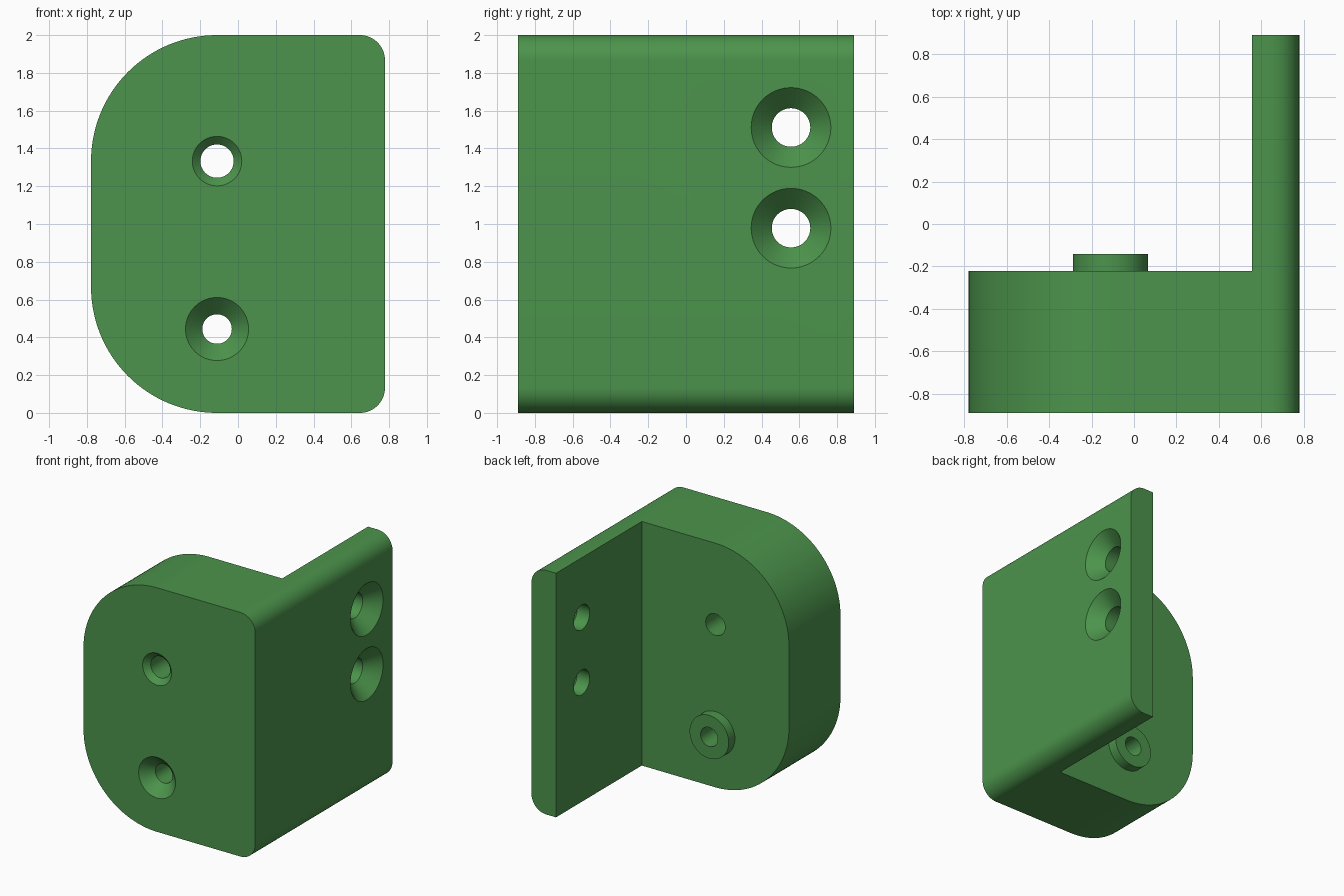
import bpy, bmesh, math
from mathutils import Matrix, Vector

if "Cube" in bpy.data.objects:
    bpy.data.objects.remove(bpy.data.objects["Cube"])

green = bpy.data.materials.new("green")
green.diffuse_color = (0.072, 0.295, 0.072, 1)
green.use_nodes = True
green.node_tree.nodes["Principled BSDF"].inputs["Base Color"].default_value = green.diffuse_color


def make_object(name, bm):
    bmesh.ops.recalc_face_normals(bm, faces=bm.faces)
    mesh = bpy.data.meshes.new(name)
    bm.to_mesh(mesh)
    bm.free()
    mesh.materials.append(green)
    obj = bpy.data.objects.new(name, mesh)
    bpy.context.collection.objects.link(obj)
    return obj


def arc(cx, cz, r, start, n):
    """Quarter circle of points in the xz plane."""
    return [(cx + r * math.cos(math.radians(start + 90 * i / n)),
             cz + r * math.sin(math.radians(start + 90 * i / n))) for i in range(n + 1)]


def turned(name, profile, origin, axis, n=64):
    """Solid of revolution; profile holds (radius, distance along axis)."""
    rot = Vector((0, 0, 1)).rotation_difference(Vector(axis)).to_matrix().to_4x4()
    bm = bmesh.new()
    rings = [[bm.verts.new((r * math.cos(2 * math.pi * i / n),
                            r * math.sin(2 * math.pi * i / n), d)) for i in range(n)]
             for r, d in profile]
    for a, b in zip(rings, rings[1:]):
        for i in range(n):
            bm.faces.new((a[i], a[(i + 1) % n], b[(i + 1) % n], b[i]))
    bm.faces.new(rings[0][::-1])
    bm.faces.new(rings[-1])
    bmesh.ops.transform(bm, matrix=Matrix.Translation(origin) @ rot, verts=bm.verts)
    return make_object(name, bm)


def combine(target, tool, operation):
    mod = target.modifiers.new(tool.name, 'BOOLEAN')
    mod.operation, mod.object, mod.solver = operation, tool, 'EXACT'
    bpy.context.view_layer.objects.active = target
    bpy.ops.object.modifier_apply(modifier=mod.name)
    bpy.data.objects.remove(tool)


# Rounded plate outline extruded along the full depth
W, D, SPLIT, WALL = 0.778, 0.889, -0.222, 0.556
BIG, SMALL = 0.667, 0.133
outline = (arc(W - SMALL, SMALL, SMALL, 270, 16) + arc(W - SMALL, 2 - SMALL, SMALL, 0, 16)
           + arc(-W + BIG, 2 - BIG, BIG, 90, 32) + arc(-W + BIG, BIG, BIG, 180, 32))
bm = bmesh.new()
face = bm.faces.new([bm.verts.new((x, -D, z)) for x, z in outline])
out = bmesh.ops.extrude_face_region(bm, geom=[face])
bmesh.ops.translate(bm, vec=(0, 2 * D, 0),
                    verts=[v for v in out["geom"] if isinstance(v, bmesh.types.BMVert)])
bracket = make_object("bracket", bm)

# Remove the space behind the block, leaving the side flange
bm = bmesh.new()
bmesh.ops.create_cube(bm, size=1)
bmesh.ops.scale(bm, vec=(2, 2, 3), verts=bm.verts)
bmesh.ops.translate(bm, vec=(WALL - 1, SPLIT + 1, 1), verts=bm.verts)
combine(bracket, make_object("back_space", bm), 'DIFFERENCE')

# Locating boss on the back of the block
boss = turned("boss", [(0.177, -0.1), (0.177, 0.081)], (-0.111, SPLIT, 0.444), (0, 1, 0))
combine(bracket, boss, 'UNION')

# Countersunk screw holes: position, direction, outer radius, bore radius
holes = [((-0.111, -D, 1.333), (0, 1, 0), 0.131, 0.088),
         ((-0.111, -D, 0.444), (0, 1, 0), 0.167, 0.078),
         ((W, 0.556, 1.511), (-1, 0, 0), 0.211, 0.102),
         ((W, 0.556, 0.978), (-1, 0, 0), 0.211, 0.102)]
for pos, axis, outer, bore in holes:
    length = 1.0 if axis[1] else 0.4
    cutter = turned("screw_hole", [(outer + 0.02, -0.02), (bore, outer - bore), (bore, length)],
                    pos, axis)
    combine(bracket, cutter, 'DIFFERENCE')

# Smooth the curved sides, keep edges sharp
bpy.ops.object.select_all(action='DESELECT')
bracket.select_set(True)
bpy.context.view_layer.objects.active = bracket
bpy.ops.object.shade_smooth_by_angle(angle=math.radians(30))
